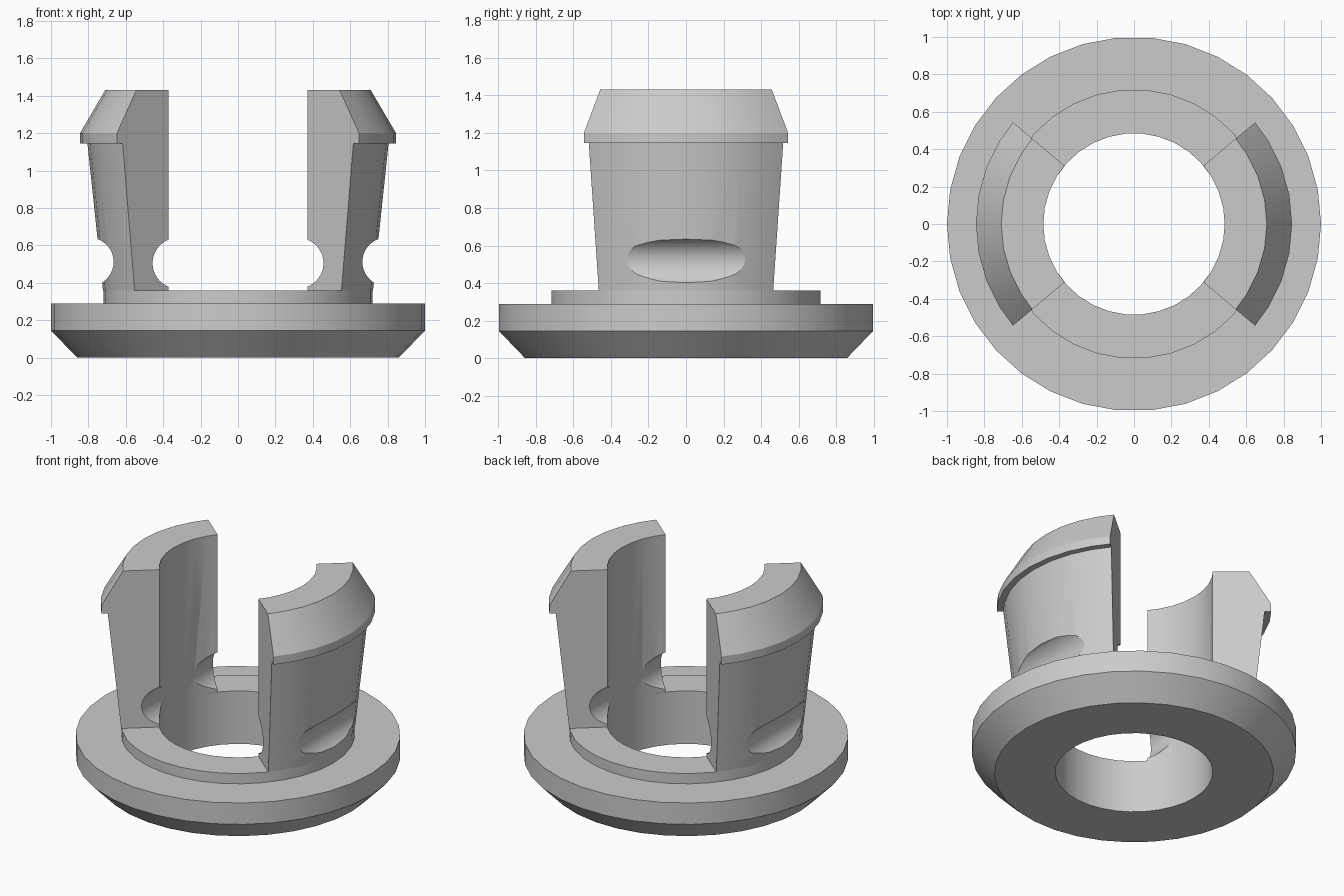
import bpy, bmesh, math

if "Cube" in bpy.data.objects:
    bpy.data.objects.remove(bpy.data.objects["Cube"])

grey = bpy.data.materials.new("light grey plastic")
grey.diffuse_color = (0.6, 0.6, 0.6, 1)
grey.use_nodes = True
grey.node_tree.nodes["Principled BSDF"].inputs["Base Color"].default_value = grey.diffuse_color
SEG = 34
STEP = 2 * math.pi / SEG
BORE = 0.485


def revolve(name, profile, angles, closed):
    """Sweep a closed (radius, z) outline around z through the given angles."""
    bm = bmesh.new()
    rings = [[bm.verts.new((r * math.cos(a), r * math.sin(a), z)) for r, z in profile]
             for a in angles]
    n = len(profile)
    pairs = list(zip(rings, rings[1:]))
    if closed:
        pairs.append((rings[-1], rings[0]))
    else:
        bm.faces.new(rings[0])
        bm.faces.new(rings[-1][::-1])
    for a, b in pairs:
        for i in range(n):
            j = (i + 1) % n
            bm.faces.new((a[i], b[i], b[j], a[j]))
    bmesh.ops.recalc_face_normals(bm, faces=bm.faces)
    mesh = bpy.data.meshes.new(name)
    bm.to_mesh(mesh)
    bm.free()
    mesh.materials.append(grey)
    ob = bpy.data.objects.new(name, mesh)
    bpy.context.collection.objects.link(ob)
    return ob


def activate(ob):
    bpy.ops.object.select_all(action='DESELECT')
    ob.select_set(True)
    bpy.context.view_layer.objects.active = ob


def groove(ob, x, z, radius):
    """Cut a round groove running along y."""
    bpy.ops.mesh.primitive_cylinder_add(vertices=40, radius=radius, depth=3,
                                        location=(x, 0, z), rotation=(math.pi / 2, 0, 0))
    cutter = bpy.context.object
    cutter.name = "groove_cutter"
    cutter.hide_render = True
    cutter.data.materials.append(grey)
    activate(ob)
    mod = ob.modifiers.new("groove", 'BOOLEAN')
    mod.operation = 'DIFFERENCE'
    mod.solver = 'EXACT'
    mod.object = cutter
    bpy.ops.object.modifier_apply(modifier=mod.name)
    bpy.data.objects.remove(cutter, do_unlink=True)


def smooth(ob):
    activate(ob)
    bpy.ops.object.shade_smooth_by_angle(angle=math.radians(25))


# Flange with chamfered underside and low collar
flange = revolve("flange", [(BORE, 0), (0.86, 0), (1, 0.145), (1, 0.29),
                            (0.72, 0.29), (0.72, 0.36), (BORE, 0.36)],
                 [i * STEP for i in range(SEG)], True)
smooth(flange)

# Two snap tabs with a barbed lip, grooved at the root to flex
half = math.radians(40)
arc = [-half] + [i * STEP for i in range(-3, 4)] + [half]
tab_outline = [(BORE, 0.36), (0.722, 0.36), (0.805, 1.145), (0.845, 1.145),
               (0.845, 1.2), (0.71, 1.43), (BORE, 1.43)]
for name, side in (("right_tab", 1), ("left_tab", -1)):
    turn = 0 if side == 1 else math.pi
    tab = revolve(name, tab_outline, [a + turn for a in arc], False)
    groove(tab, side * 0.795, 0.512, 0.13)
    groove(tab, side * 0.322, 0.505, 0.135)
    smooth(tab)
